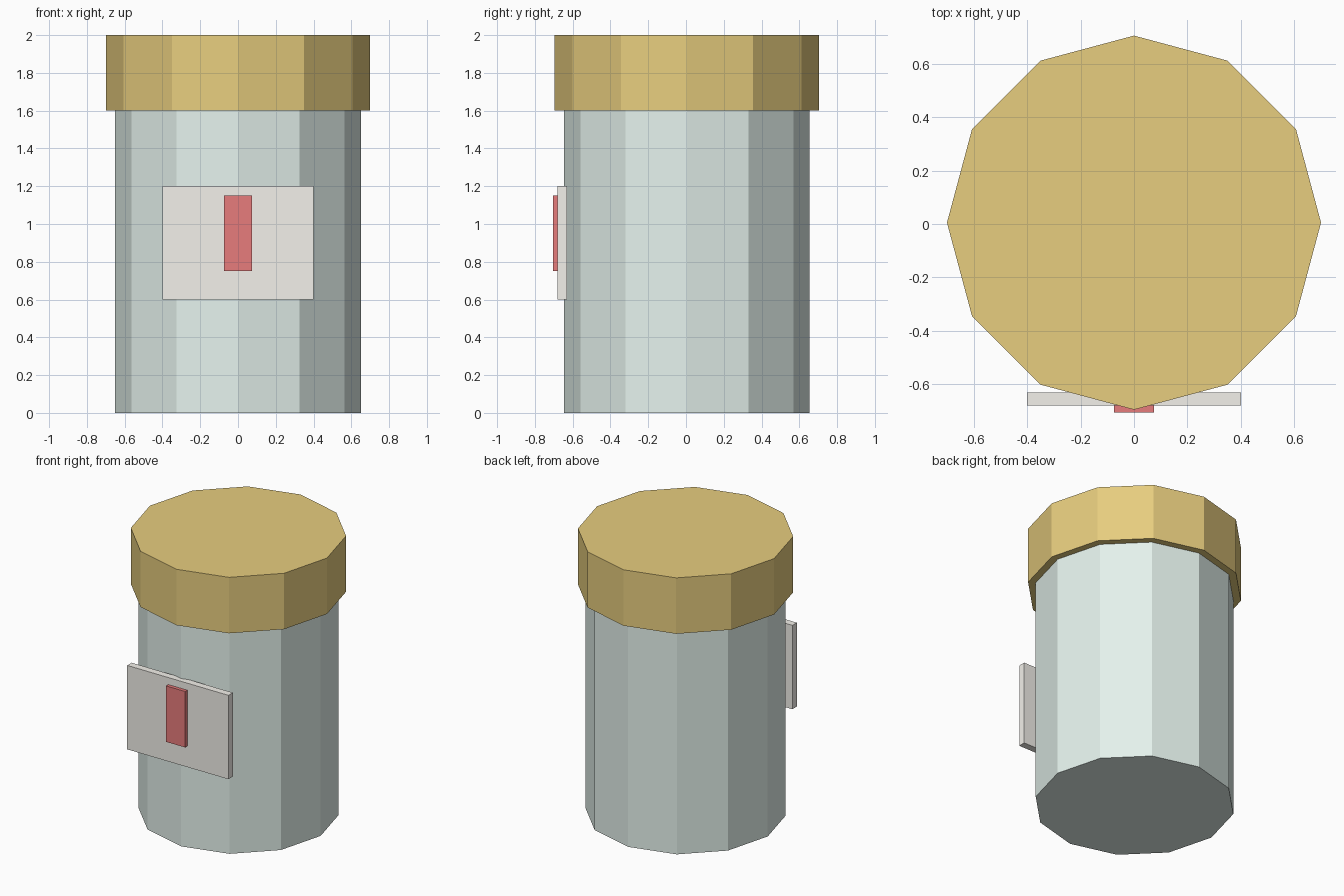
import bpy

if "Cube" in bpy.data.objects:
    bpy.data.objects.remove(bpy.data.objects["Cube"])

Y0 = 0.005  # the jar axis sits slightly back so the whole model is centred


def finish(obj, name, color):
    mat = bpy.data.materials.new(name + "_material")
    mat.diffuse_color = (*color, 1)
    mat.use_nodes = True
    mat.node_tree.nodes["Principled BSDF"].inputs["Base Color"].default_value = mat.diffuse_color
    obj.data.materials.append(mat)
    obj.name = obj.data.name = name


def drum(name, radius, z0, z1, color):
    bpy.ops.mesh.primitive_cylinder_add(
        vertices=12, radius=radius, depth=z1 - z0, location=(0, Y0, (z0 + z1) / 2))
    finish(bpy.context.object, name, color)


def plate(name, width, y0, y1, z0, z1, color):
    bpy.ops.mesh.primitive_cube_add(size=1, location=(0, (y0 + y1) / 2, (z0 + z1) / 2))
    obj = bpy.context.object
    obj.scale = (width, y1 - y0, z1 - z0)
    bpy.ops.object.transform_apply(location=False, rotation=False, scale=True)
    finish(obj, name, color)


# Twelve-sided jar and its wider lid
drum("jar_body", 0.65, 0.0, 1.6, (0.78, 0.89, 0.845))
drum("lid", 0.70, 1.6, 2.0, (0.80, 0.61, 0.21))

# Flat label on the front with a raised red marker
plate("label", 0.80, -0.68, -0.63, 0.60, 1.20, (0.90, 0.88, 0.83))
plate("label_marker", 0.15, -0.705, -0.675, 0.75, 1.15, (0.80, 0.20, 0.20))
